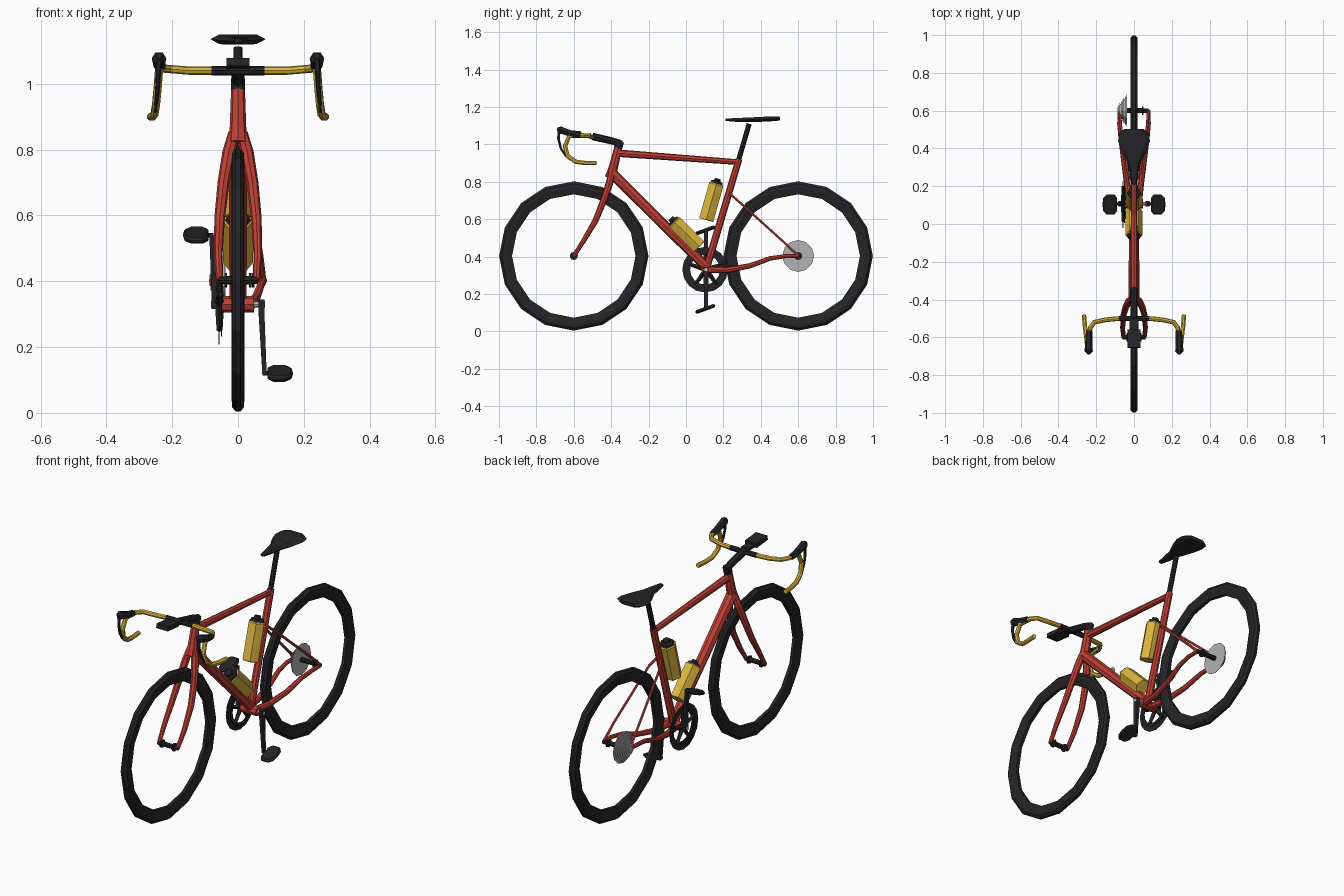
import bpy, bmesh, math
from mathutils import Vector, Matrix

if "Cube" in bpy.data.objects:
    bpy.data.objects.remove(bpy.data.objects["Cube"])


def material(name, rgb):
    m = bpy.data.materials.new(name)
    m.diffuse_color = (*rgb, 1)
    m.use_nodes = True
    m.node_tree.nodes["Principled BSDF"].inputs["Base Color"].default_value = m.diffuse_color
    return m


RED = material("red_paint", (0.52, 0.05, 0.035))
YELLOW = material("yellow", (0.72, 0.47, 0.05))
BLACK = material("black", (0.018, 0.018, 0.02))
METAL = material("metal", (0.45, 0.45, 0.46))


def skin(name, rings, mat, closed=False):
    """Join equal-sized rings of points into a flat-shaded surface."""
    bm = bmesh.new()
    loops = [[bm.verts.new(p) for p in r] for r in rings]
    n = len(loops[0])
    for i in range(len(loops) if closed else len(loops) - 1):
        a, b = loops[i], loops[(i + 1) % len(loops)]
        for k in range(n):
            bm.faces.new((a[k], a[(k + 1) % n], b[(k + 1) % n], b[k]))
    if not closed:
        bm.faces.new(loops[0])
        bm.faces.new(loops[-1])
    bmesh.ops.recalc_face_normals(bm, faces=bm.faces)
    me = bpy.data.meshes.new(name)
    bm.to_mesh(me)
    bm.free()
    me.materials.append(mat)
    ob = bpy.data.objects.new(name, me)
    bpy.context.collection.objects.link(ob)
    return ob


def tube(name, pts, radii, mat, sides=8):
    """Sweep a polygon along a path, with one radius or one per point."""
    pts = [Vector(p) for p in pts]
    if not isinstance(radii, (list, tuple)):
        radii = [radii] * len(pts)
    d = [(b - a).normalized() for a, b in zip(pts, pts[1:])]
    tang = [d[0]] + [(a + b).normalized() for a, b in zip(d, d[1:])] + [d[-1]]
    n = Vector((0, 0, 1)) if abs(d[0].x) > 0.8 else Vector((1, 0, 0))
    rings = []
    for p, t, r in zip(pts, tang, radii):
        n = (n - t * n.dot(t)).normalized()
        b = t.cross(n)
        angs = [math.tau * k / sides for k in range(sides)]
        rings.append([p + r * (n * math.cos(a) + b * math.sin(a)) for a in angs])
    return skin(name, rings, mat)


def lathe(name, profile, y, z, mat, segs, closed=False):
    """Spin (x, radius) points around an axle parallel to x."""
    rings = [[(x, y + r * math.sin(math.tau * k / segs), z + r * math.cos(math.tau * k / segs))
              for k in range(segs)] for x, r in profile]
    return skin(name, rings, mat, closed)


def box(name, centre, size, mat, tilt=0):
    m = Matrix.Rotation(tilt, 4, 'X')
    c, (a, b, h) = Vector(centre), [s / 2 for s in size]
    return skin(name, [[c + m @ Vector((x * a, y * b, z * h))
                        for x, y in ((-1, -1), (1, -1), (1, 1), (-1, 1))] for z in (-1, 1)], mat)


# Wheels and hubs
WZ, BBY, BBZ = 0.403, 0.107, 0.33
tyre = [(-0.007, 0.399), (0.007, 0.399), (0.018, 0.386), (0.019, 0.368),
        (0.009, 0.33), (-0.009, 0.33), (-0.019, 0.368), (-0.018, 0.386)]
for label, y, w in (("front", -0.6, 0.06), ("rear", 0.6, 0.078)):
    lathe(label + "_tyre", tyre, y, WZ, BLACK, 16, closed=True)
    f = w * 0.55
    lathe(label + "_hub", [(-w, 0.012), (-f - .008, 0.012), (-f - .008, 0.022), (-f, 0.022), (-f, 0.013),
                           (f, 0.013), (f, 0.022), (f + .008, 0.022), (f + .008, 0.012), (w, 0.012)],
          y, WZ, BLACK, 8)

# Cassette: a stepped cone of cogs
cogs = []
for i in range(7):
    x, r = -0.038 - 0.007 * i, 0.085 - 0.009 * i
    cogs += [(x, r), (x - 0.003, r), (x - 0.003, r - 0.014), (x - 0.007, r - 0.014)]
lathe("cassette", cogs, 0.6, WZ, METAL, 12)

# Main frame tubes
tube("head_tube", [(0, -0.405, 0.82), (0, -0.39, 0.87), (0, -0.362, 0.985)], [0.03, 0.025, 0.021], RED)
tube("top_tube", [(0, -0.37, 0.953), (0, 0.278, 0.905)], [0.02, 0.015], RED)
tube("down_tube", [(0, -0.395, 0.845), (0, BBY, 0.345)], [0.029, 0.026], RED)
tube("seat_tube", [(0, 0.283, 0.92), (0, BBY, BBZ)], [0.018, 0.02], RED)
lathe("bottom_bracket", [(-0.048, 0.025), (0.048, 0.025)], BBY, BBZ, RED, 8)

# Fork blades and rear stays, on both sides
for s, side in ((1, "left"), (-1, "right")):
    tube(side + "_fork_blade", [(s * 0.012, -0.397, 0.85), (s * 0.028, -0.41, 0.79), (s * 0.044, -0.44, 0.7),
                                (s * 0.056, -0.485, 0.59), (s * 0.06, -0.55, 0.48), (s * 0.056, -0.6, WZ)],
         [0.018, 0.02, 0.018, 0.016, 0.013, 0.011], RED)
    tube(side + "_seat_stay", [(s * 0.01, 0.228, 0.742), (s * 0.032, 0.27, 0.705), (s * 0.055, 0.42, 0.57),
                               (s * 0.07, 0.52, 0.48), (s * 0.077, 0.6, WZ)],
         [0.008, 0.007, 0.007, 0.007, 0.009], RED, 6)
    tube(side + "_chain_stay", [(s * 0.025, 0.12, 0.33), (s * 0.038, 0.22, 0.328), (s * 0.055, 0.34, 0.35),
                                (s * 0.07, 0.45, 0.39), (s * 0.078, 0.53, 0.402), (s * 0.077, 0.6, WZ)],
         [0.018, 0.016, 0.014, 0.012, 0.011, 0.01], RED)

# Seat post and saddle
tube("seat_post", [(0, 0.278, 0.905), (0, 0.338, 1.11)], 0.0135, BLACK)
saddle = []
for y, w, top, bottom in ((0.21, 0.012, 1.137, 1.125), (0.27, 0.024, 1.141, 1.12), (0.33, 0.038, 1.143, 1.12),
                          (0.39, 0.068, 1.146, 1.12), (0.44, 0.084, 1.149, 1.122),
                          (0.48, 0.08, 1.15, 1.125), (0.503, 0.05, 1.147, 1.128)):
    mid = (top + bottom) / 2
    saddle.append([(-w, y, mid), (-w * .7, y, top), (w * .7, y, top),
                   (w, y, mid), (w * .7, y, bottom), (-w * .7, y, bottom)])
skin("saddle", saddle, BLACK)

# Stem, bar clamp and handlebar computer
tube("steerer_spacer", [(0, -0.363, 0.98), (0, -0.353, 1.015)], 0.022, BLACK)
tube("stem", [(0, -0.345, 1.0), (0, -0.39, 1.017), (0, -0.5, 1.042)], [0.02, 0.019, 0.02], BLACK)
tube("bar_centre", [(-0.08, -0.5, 1.04), (0.08, -0.5, 1.04)], 0.014, BLACK)
box("computer_mount", (0, -0.545, 1.052), (0.045, 0.075, 0.014), BLACK)
box("computer", (0, -0.607, 1.062), (0.07, 0.095, 0.024), BLACK, -0.1)

# Drop bars, hoods and brake levers
for s, side in ((1, "left"), (-1, "right")):
    drop = [(.075, -.5, 1.04), (.15, -.507, 1.04), (.21, -.52, 1.045), (.232, -.55, 1.047), (.24, -.625, 1.043),
            (.244, -.647, .99), (.249, -.633, .938), (.254, -.59, .907), (.26, -.54, .9), (.265, -.48, .9)]
    tube(side + "_drop_bar", [(s * x, y, z) for x, y, z in drop], 0.0125, YELLOW)
    hood = [(.237, -.565, 1.048), (.239, -.6, 1.053), (.24, -.645, 1.067), (.24, -.675, 1.078), (.24, -.688, 1.085)]
    tube(side + "_hood", [(s * x, y, z) for x, y, z in hood], [.016, .018, .02, .022, .009], BLACK, 6)
    lever = [(.24, -.678, 1.08), (.242, -.682, 1.03), (.245, -.67, .98), (.249, -.645, .94), (.252, -.617, .915)]
    tube(side + "_brake_lever", [(s * x, y, z) for x, y, z in lever], [.01, .008, .007, .006, .005], BLACK, 6)

# Chainrings with a five-arm spider
for name, x, ro, ri in (("outer_chainring", -0.058, 0.122, 0.09), ("inner_chainring", -0.05, 0.098, 0.08)):
    lathe(name, [(x - .002, ri), (x - .002, ro), (x + .002, ro), (x + .002, ri)], BBY - .005, BBZ, BLACK, 16, True)
for k in range(5):
    a = math.tau * k / 5
    tube("spider_arm_%d" % k, [(-0.056, BBY, BBZ),
                               (-0.056, BBY + 0.098 * math.sin(a), BBZ + 0.098 * math.cos(a))],
         [0.014, 0.009], BLACK, 4)

# Cranks, pedals and axle ends
for s, v, side in ((1, -1, "left"), (-1, 1, "right")):
    crank = []
    for x, dz, hw, ht in ((0.071, -0.014, 0.014, 0.009), (0.071, 0.02, 0.014, 0.009),
                          (0.079, 0.18, 0.01, 0.007), (0.081, 0.215, 0.01, 0.007)):
        crank.append([(s * x + a * ht, BBY + b * hw, BBZ + v * dz)
                      for a, b in ((-1, -1), (1, -1), (1, 1), (-1, 1))])
    skin(side + "_crank", crank, BLACK)
    lathe(side + "_crank_axle", [(s * 0.045, 0.01), (s * 0.082, 0.01)], BBY, BBZ, METAL, 8)
    pz = BBZ + v * 0.21
    lathe(side + "_pedal_axle", [(s * 0.075, 0.007), (s * 0.13, 0.007)], BBY, pz, BLACK, 6)
    m = Matrix.Rotation(math.radians(20), 4, 'X')
    outline = ((.02, .056), (.038, .035), (.042, 0), (.038, -.035), (.02, -.056),
               (-.02, -.056), (-.036, -.035), (-.036, 0), (-.036, .035), (-.02, .056))
    c = Vector((s * 0.125, BBY - 0.004, pz))
    skin(side + "_pedal", [[c + m @ Vector((s * x * f, y * f, h)) for x, y in outline]
                           for f, h in ((0.85, -0.01), (1, -0.003), (1, 0.003), (0.85, 0.01))], BLACK)

# Drink bottles with tapered caps
for name, low, high in (("down_tube_bottle", (0, 0.072, 0.452), (0, -0.062, 0.585)),
                        ("seat_tube_bottle", (0, 0.108, 0.595), (0, 0.163, 0.79))):
    a, b = Vector(low), Vector(high)
    d = (b - a).normalized()
    tube(name, [a, a + d * 0.005, b - d * 0.005, b], [0.042, 0.045, 0.045, 0.04], YELLOW, 6)
    tube(name + "_cap", [b, b + d * 0.012, b + d * 0.014, b + d * 0.028],
         [0.039, 0.034, 0.022, 0.018], BLACK, 6)
